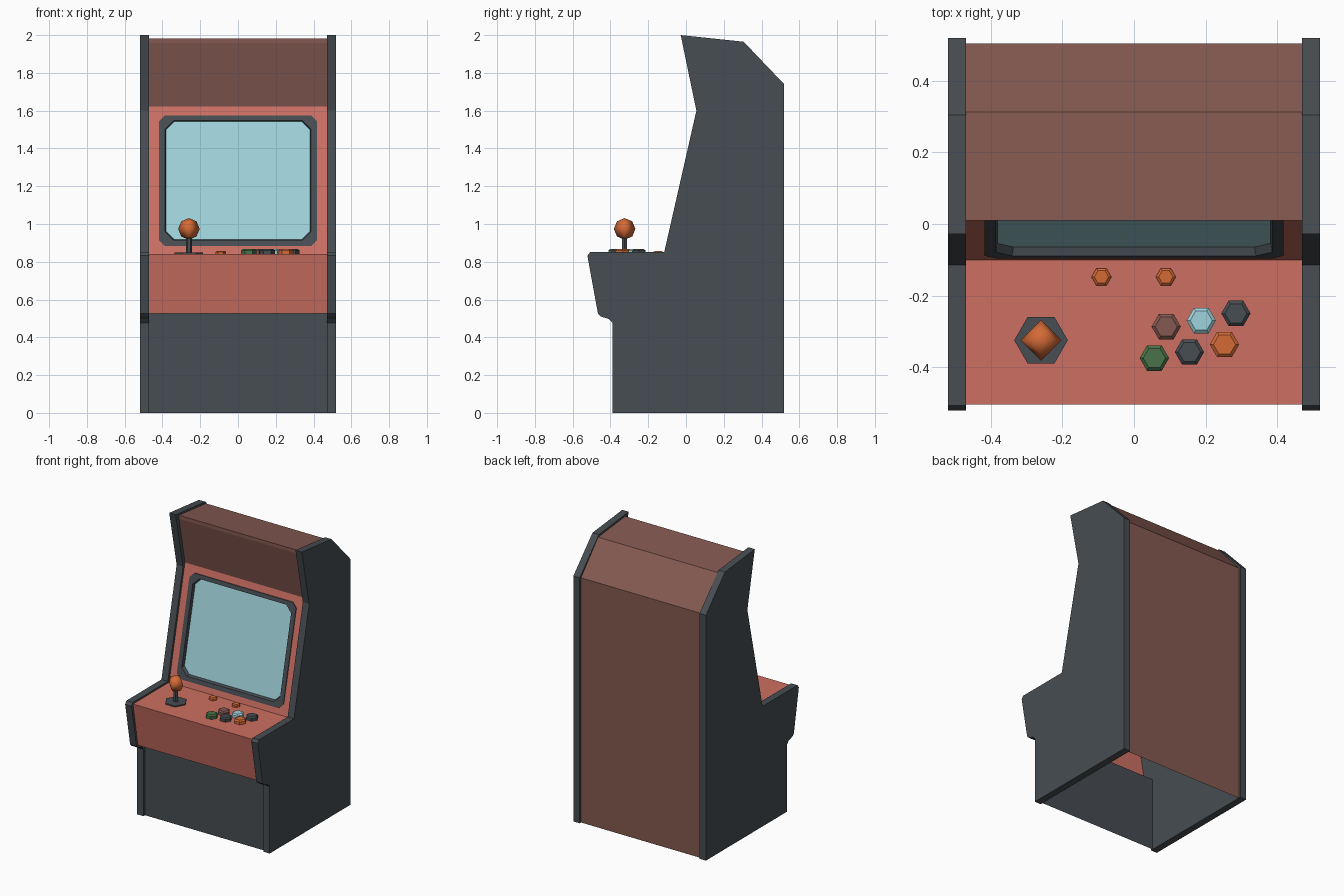
import bpy, bmesh, math

if "Cube" in bpy.data.objects:
    bpy.data.objects.remove(bpy.data.objects["Cube"])


def material(name, r, g, b):
    lin = [((c / 255 + 0.055) / 1.055) ** 2.4 for c in (r, g, b)]
    m = bpy.data.materials.new(name)
    m.diffuse_color = (*lin, 1)
    m.use_nodes = True
    m.node_tree.nodes["Principled BSDF"].inputs["Base Color"].default_value = m.diffuse_color
    return m


CHARCOAL = material("charcoal", 71, 77, 82)
RED = material("brick_red", 205, 112, 98)
BROWN = material("brown", 132, 89, 80)
GLASS = material("pale_blue", 160, 212, 220)
ORANGE = material("orange", 212, 106, 54)
GREEN = material("green", 72, 114, 72)


def finish(name, bm, mats, recalc=True):
    bmesh.ops.remove_doubles(bm, verts=bm.verts, dist=1e-5)
    if recalc:
        bmesh.ops.recalc_face_normals(bm, faces=bm.faces)
    me = bpy.data.meshes.new(name)
    bm.to_mesh(me)
    bm.free()
    for m in mats:
        me.materials.append(m)
    ob = bpy.data.objects.new(name, me)
    bpy.context.collection.objects.link(ob)
    return ob


def lathe(name, mat, x, y, profile, sides, smooth=False):
    """Closed turned shape from (radius, z) pairs; first corner points along +x."""
    bm = bmesh.new()
    rings = []
    for r, z in profile:
        rings.append([bm.verts.new((x + r * math.cos(2 * math.pi * i / sides),
                                    y + r * math.sin(2 * math.pi * i / sides), z))
                      for i in range(sides)])
    for a, b in zip(rings, rings[1:]):
        for i in range(sides):
            j = (i + 1) % sides
            bm.faces.new((a[i], a[j], b[j], b[i])).smooth = smooth
    if profile[0][0] > 0:
        bm.faces.new(rings[0][::-1])
    if profile[-1][0] > 0:
        bm.faces.new(rings[-1])
    return finish(name, bm, [mat])


# Side panels: extruded silhouette, mirrored
SIDE = [(-0.388, 0), (0.52, 0), (0.52, 1.74), (0.305, 1.965), (-0.028, 2.0),
        (0.055, 1.6), (-0.115, 0.852), (-0.507, 0.852), (-0.522, 0.832),
        (-0.466, 0.525), (-0.45, 0.51), (-0.408, 0.497), (-0.388, 0.475)]
bm = bmesh.new()
face = bm.faces.new([bm.verts.new((0.47, y, z)) for y, z in SIDE])
ext = bmesh.ops.extrude_face_region(bm, geom=[face], use_keep_orig=True)
bmesh.ops.translate(bm, vec=(0.05, 0, 0),
                    verts=[v for v in ext["geom"] if isinstance(v, bmesh.types.BMVert)])
side = finish("side_panels", bm, [CHARCOAL])
side.modifiers.new("mirror", 'MIRROR').use_axis = (True, False, False)

# Cabinet body: a strip between the sides, open at the bottom and at the screen
BODY = [(-0.37, 0), (-0.37, 0.527), (-0.45, 0.527), (-0.505, 0.84), (-0.10, 0.84),
        (0.077, 1.622), (0.01, 1.957), (0.01, 1.982), (0.313, 1.95),
        (0.505, 1.735), (0.505, 0)]
bm = bmesh.new()
rows = [(bm.verts.new((-0.47, y, z)), bm.verts.new((0.47, y, z))) for y, z in BODY]
for i, (a, b) in enumerate(zip(rows, rows[1:])):
    if i == 4:  # filled by the screen panel
        continue
    f = bm.faces.new((a[0], a[1], b[1], b[0]))
    f.material_index = 0 if i == 0 else 1 if i < 4 else 2
finish("cabinet_body", bm, [CHARCOAL, RED, BROWN], recalc=False)


# Screen panel: red surround, raised bezel and recessed glass as nested rings
def octagon(bm, w, z0, z1, c, depth):
    pts = [(-w + c, z0), (w - c, z0), (w, z0 + c), (w, z1 - c),
           (w - c, z1), (-w + c, z1), (-w, z1 - c), (-w, z0 + c)]
    (ya, za), (yb, zb) = BODY[4], BODY[5]
    return [bm.verts.new((x, ya + (z - za) / (zb - za) * (yb - ya) + depth, z))
            for x, z in pts]


bm = bmesh.new()
rings = [octagon(bm, 0.47, 0.84, 1.622, 0, 0),
         octagon(bm, 0.418, 0.883, 1.575, 0.032, 0),
         octagon(bm, 0.418, 0.883, 1.575, 0.032, -0.006),
         octagon(bm, 0.386, 0.914, 1.548, 0.045, -0.006),
         octagon(bm, 0.382, 0.918, 1.542, 0.045, 0.018)]
for k, (a, b) in enumerate(zip(rings, rings[1:])):
    for i in range(8):
        j = (i + 1) % 8
        bm.faces.new((a[i], a[j], b[j], b[i])).material_index = 0 if k == 0 else 1
bm.faces.new(rings[-1]).material_index = 2
finish("screen_panel", bm, [RED, CHARCOAL, GLASS], recalc=False)

# Joystick
JX, JY = -0.26, -0.325
lathe("joystick_plate", CHARCOAL, JX, JY, [(0.075, 0.838), (0.075, 0.848)], 6)
lathe("joystick_shaft", CHARCOAL, JX, JY, [(0.016, 0.845), (0.016, 0.94)], 6)
R, CZ = 0.057, 0.974
lathe("joystick_ball", ORANGE, JX, JY,
      [(0, CZ - R), (R * 0.707, CZ - R * 0.707), (R, CZ),
       (R * 0.707, CZ + R * 0.707), (0, CZ + R)], 4, smooth=True)

# Action buttons and the two small start buttons
BUTTONS = [(0.057, -0.375, GREEN), (0.155, -0.358, CHARCOAL), (0.253, -0.337, ORANGE),
           (0.09, -0.287, BROWN), (0.188, -0.27, GLASS), (0.285, -0.25, CHARCOAL)]
for n, (x, y, m) in enumerate(BUTTONS):
    lathe(f"action_button_{n + 1}", m, x, y,
          [(0.041, 0.838), (0.041, 0.86), (0.031, 0.868)], 6)
for n, x in enumerate((-0.091, 0.089)):
    lathe(f"start_button_{n + 1}", ORANGE, x, -0.148,
          [(0.028, 0.838), (0.028, 0.852), (0.02, 0.858)], 6)
